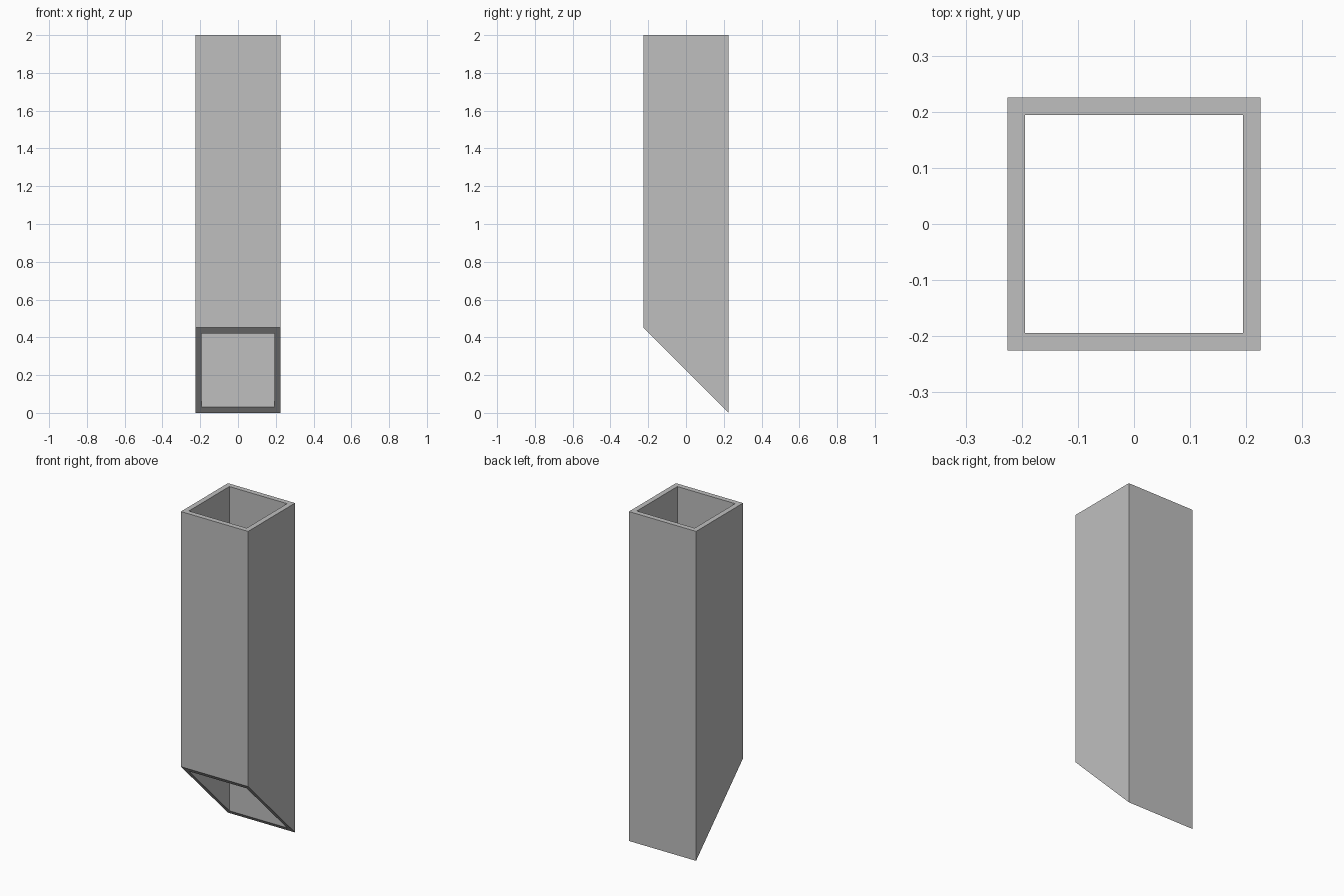
import bpy
import bmesh
from mathutils import Vector

cube = bpy.data.objects.get("Cube")
if cube:
    bpy.data.objects.remove(cube, do_unlink=True)

OUTER = 0.2255   # half width of the tube
INNER = 0.194    # half width of the opening
HEIGHT = 2.0

# Plain grey finish
grey = bpy.data.materials.new("plain grey")
grey.use_nodes = True
colour = (0.52, 0.52, 0.52, 1.0)
grey.diffuse_color = colour
grey.node_tree.nodes["Principled BSDF"].inputs["Base Color"].default_value = colour


def square_ring(bm, half):
    """Square loop on the ground whose edges are mitred up towards the front."""
    corners = [(-half, -half), (half, -half), (half, half), (-half, half)]
    low = [bm.verts.new((x, y, OUTER - y)) for x, y in corners]
    high = [bm.verts.new((x, y, HEIGHT)) for x, y in corners]
    return low, high


# Hollow square tube with a 45 degree cut at the foot
bm = bmesh.new()
out_low, out_high = square_ring(bm, OUTER)
in_low, in_high = square_ring(bm, INNER)
for i in range(4):
    j = (i + 1) % 4
    bm.faces.new((out_low[i], out_low[j], out_high[j], out_high[i]))   # outer wall
    bm.faces.new((in_low[j], in_low[i], in_high[i], in_high[j]))       # inner wall
    bm.faces.new((out_high[i], out_high[j], in_high[j], in_high[i]))   # top rim
    bm.faces.new((out_low[j], out_low[i], in_low[i], in_low[j]))       # mitred rim
bmesh.ops.recalc_face_normals(bm, faces=bm.faces)

mesh = bpy.data.meshes.new("square_tube")
bm.to_mesh(mesh)
bm.free()
mesh.materials.append(grey)
tube = bpy.data.objects.new("square_tube", mesh)
bpy.context.collection.objects.link(tube)
